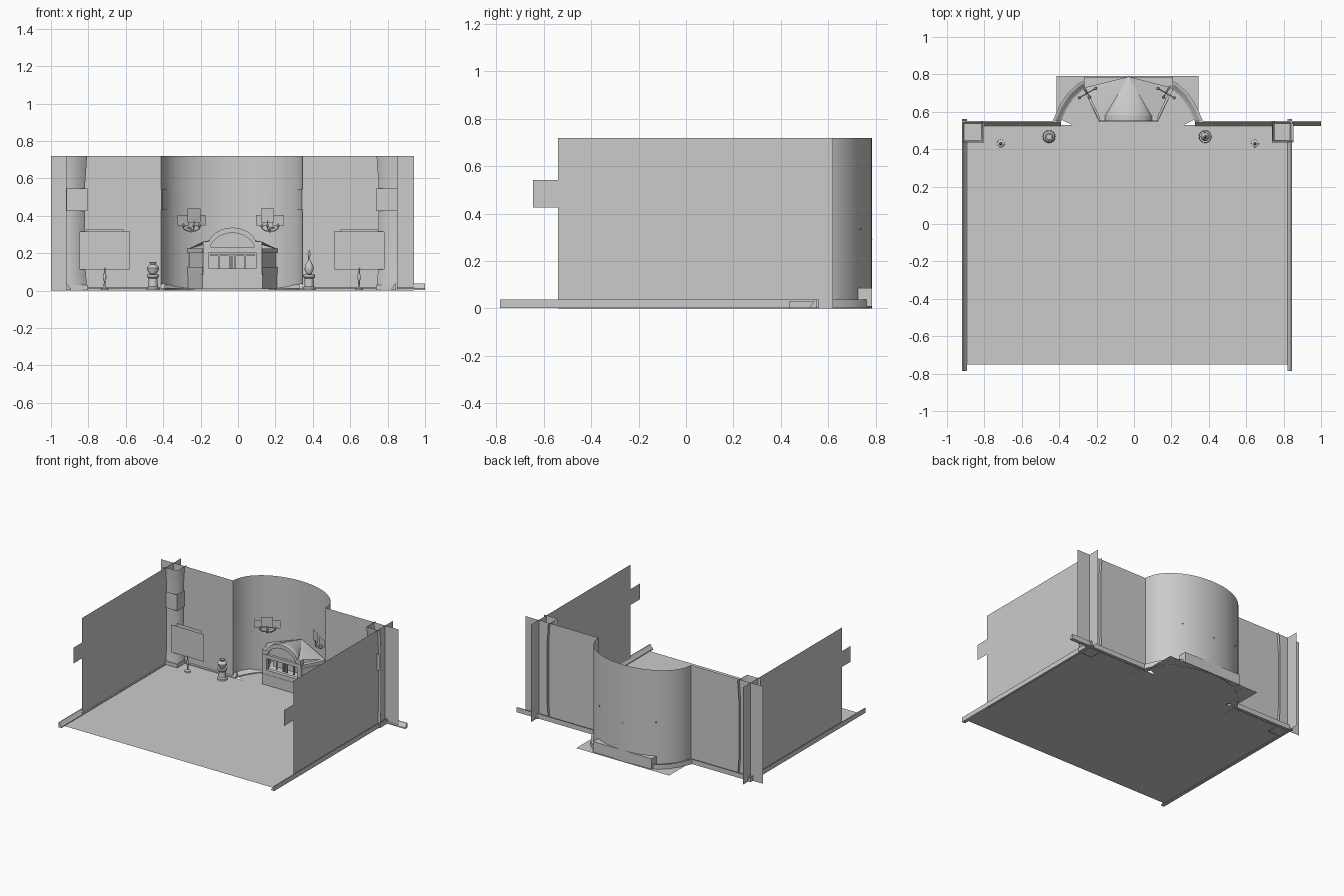
import bpy, bmesh, math
from mathutils import Vector, Matrix

if "Cube" in bpy.data.objects:
    bpy.data.objects.remove(bpy.data.objects["Cube"])

CX = -0.033  # symmetry line of the room


def mesh(name, verts, faces, smooth=None):
    me = bpy.data.meshes.new(name)
    me.from_pydata([tuple(v) for v in verts], [], faces)
    ob = bpy.data.objects.new(name, me)
    bpy.context.collection.objects.link(ob)
    if smooth:
        bpy.ops.object.select_all(action='DESELECT')
        ob.select_set(True)
        bpy.context.view_layer.objects.active = ob
        bpy.ops.object.shade_smooth_by_angle(angle=math.radians(smooth))
    return ob


def ribbon(name, path, z0, z1, smooth=None):
    """Vertical sheet standing on a plan path."""
    n = len(path)
    v = [(x, y, z0) for x, y in path] + [(x, y, z1) for x, y in path]
    return mesh(name, v, [(i, i + 1, n + i + 1, n + i) for i in range(n - 1)], smooth)


def prism(name, pts, a, b, axis='z'):
    """Closed outline extruded from a to b along z or y."""
    f = (lambda p, t: (p[0], p[1], t)) if axis == 'z' else (lambda p, t: (p[0], t, p[1]))
    n = len(pts)
    v = [f(p, a) for p in pts] + [f(p, b) for p in pts]
    faces = [(i, (i + 1) % n, n + (i + 1) % n, n + i) for i in range(n)]
    ob = mesh(name, v, faces + [tuple(range(n))[::-1], tuple(range(n, 2 * n))])
    bm = bmesh.new()
    bm.from_mesh(ob.data)
    bmesh.ops.recalc_face_normals(bm, faces=bm.faces)
    bm.to_mesh(ob.data)
    bm.free()
    return ob


def box(name, x0, x1, y0, y1, z0, z1):
    return prism(name, [(x0, y0), (x1, y0), (x1, y1), (x0, y1)], z0, z1)


def sweep(name, path, prof, smooth=40):
    """Mitred moulding: profile of (sideways offset, height) along a plan path."""
    P = [Vector(p) for p in path]
    v, m = [], len(prof)
    for i, p in enumerate(P):
        a = (p - P[i - 1]).normalized() if i else (P[1] - p).normalized()
        b = (P[i + 1] - p).normalized() if i < len(P) - 1 else a
        t = (a + b).normalized()
        k = 1 / max(0.4, t.dot(a))
        nrm = Vector((-t.y, t.x)) * k
        v += [(p.x + nrm.x * o, p.y + nrm.y * o, z) for o, z in prof]
    faces = [(i * m + j, i * m + (j + 1) % m, (i + 1) * m + (j + 1) % m, (i + 1) * m + j)
             for i in range(len(P) - 1) for j in range(m)]
    faces += [tuple(range(m)), tuple(range((len(P) - 1) * m, len(P) * m))[::-1]]
    return mesh(name, v, faces, smooth)


def lathe(name, prof, x, y, n=16):
    m = len(prof)
    v = [(x + r * math.cos(2 * math.pi * i / n), y + r * math.sin(2 * math.pi * i / n), z)
         for i in range(n) for r, z in prof]
    faces = [(i * m + j, (i + 1) % n * m + j, (i + 1) % n * m + j + 1, i * m + j + 1)
             for i in range(n) for j in range(m - 1)]
    return mesh(name, v, faces, 40)


def tube(name, pts, r):
    cu = bpy.data.curves.new(name, 'CURVE')
    cu.dimensions, cu.bevel_depth, cu.bevel_resolution = '3D', r, 1
    cu.use_fill_caps = True
    sp = cu.splines.new('POLY')
    sp.points.add(len(pts) - 1)
    for q, p in zip(sp.points, pts):
        q.co = (*p, 1)
    bpy.context.collection.objects.link(bpy.data.objects.new(name, cu))


def mx(path):
    return [(2 * CX - x, y) for x, y in path]


def arc(rx, ry, n=24):
    return [(CX - rx * math.cos(math.pi * i / n), 0.53 + ry * math.sin(math.pi * i / n))
            for i in range(n + 1)]


# floor, alcove floor plate and walls
mesh('floor', [(-.9, -.75, .004), (.82, -.75, .004), (.82, .53, .004), (-.9, .53, .004)], [(0, 1, 2, 3)])
mesh('alcove_floor', [(-.33, .53, .003), (.265, .53, .003), (.345, .57, .003), (.345, .79, .003),
                      (-.415, .79, .003), (-.415, .57, .003)], [tuple(range(6))])
ribbon('back_wall_left', [(-1, .53), (CX - .378, .53)], 0, .72)
ribbon('back_wall_right', [(CX + .378, .53), (.94, .53)], 0, .72)
ribbon('alcove_wall', arc(.378, .255), 0, .72, 60)

# baseboards
prof = [(0, .002), (.026, .002), (.026, .01), (.018, .017), (.012, .03), (.006, .037), (0, .037)]
sweep('baseboard_left', [(-.92, -.785), (-.92, .562)][::-1], prof)
sweep('baseboard_right', [(.846, -.785), (.846, .562)], prof)
sweep('baseboard_back_left', [(-.39, .55), (-.92, .55)], prof)
sweep('baseboard_back_right', [(1, .55), (.325, .55)], prof)
wide = [(o * 1.6, z) for o, z in prof]
curve = [(-.435, .55), (-.40, .63), (-.355, .70), (-.30, .75), (-.25, .775)]
sweep('alcove_baseboard_left', curve[::-1], wide)
sweep('alcove_baseboard_right', mx(curve), wide)

for s, side in ((-1, 'left'), (1, 'right')):
    X = lambda d: CX + s * d
    ribbon('side_wall_' + side, [(X(.866), -.54), (X(.866), .62)], 0, .72)
    # corner pilaster: two sheets with a flared foot and head
    zs = [(0, .01), (.06, .006), (.14, 0), (.58, 0), (.66, .006), (.72, .01)]
    v = []
    for z, e in zs:
        v += [(X(.887), .45 - e, z), (X(.784 - e), .45 - e, z), (X(.784 - e), .55, z)]
    mesh('corner_pilaster_' + side, v, [(3 * i + j, 3 * i + j + 1, 3 * i + j + 4, 3 * i + j + 3)
                                        for i in range(5) for j in range(2)], 100)
    box('pilaster_base_' + side, *sorted((X(.887), X(.77))), .437, .54, .002, .03)
    # wallpaper border
    ribbon('border_side_' + side, [(X(.862), -.645), (X(.862), .436)], .425, .542)
    ribbon('border_pilaster_' + side, [(X(.885), .436), (X(.772), .436), (X(.772), .526)], .425, .545)
    ribbon('border_back_' + side, [(X(.772), .525), (X(.376), .525)], .43, .54)

    # floor lamp: foot, stem and flat shade cards
    lx, ly = X(.68), .43
    lathe('lamp_stem_' + side, [(0, .004), (.021, .004), (.02, .012), (.006, .02), (.004, .05), (.009, .065),
                                (.009, .08), (.004, .095), (.004, .12), (0, .12)], lx, ly, 12)
    ribbon('lamp_shade_front_' + side, [(lx - .135, ly), (lx + .135, ly)], .112, .315)
    ribbon('lamp_shade_back_' + side, [(lx - .1, ly + .02), (lx + .1, ly + .02)], .112, .326)

    # pedestal and vase
    px, py = CX - .004 + s * .4175, .467
    lathe('pedestal_' + side, [(0, .003), (.034, .003), (.034, .015), (.026, .022), (.024, .065), (.032, .073),
                               (.032, .086), (0, .086)], px, py)
    if s < 0:
        vase = [(0, .086), (.018, .088), (.03, .108), (.032, .122), (.022, .136), (.013, .14), (.02, .152), (.012, .15)]
    else:
        vase = [(0, .086), (.013, .088), (.024, .112), (.023, .132), (.012, .15), (.005, .165), (.005, .185),
                (.009, .195), (.004, .21), (0, .222)]
    lathe('vase_' + side, vase, px, py)

    # three-armed wall sconce, turned to face the room centre
    c = Vector((CX - .006 + s * .21, .70, 0))
    t = Vector((.87, -s * .5, 0))
    nrm = Vector((-s * .5, -.87, 0))
    tube('sconce_mount_' + side, [c - nrm * .045 + Vector((0, 0, .335)), c + Vector((0, 0, .335)),
                                  c + Vector((0, 0, .31))], .005)
    for k, (o, f, z0, z1, w) in enumerate(((-.05, 0, .348, .405, .036), (0, .025, .365, .44, .04),
                                           (.05, 0, .348, .405, .036))):
        b = c + t * o + nrm * f
        tube(f'sconce_arm_{side}_{k}', [c + Vector((0, 0, .318)), c + t * o * .6 + nrm * f * .6 + Vector((0, 0, .32)),
                                        b + Vector((0, 0, .332)), b + Vector((0, 0, z0 + .01))], .003)
        lathe(f'sconce_cup_{side}_{k}', [(0, .335), (.009, .343), (.005, .352), (0, .352)], b.x, b.y, 8)
        ribbon(f'sconce_shade_{side}_{k}', [(b - t * w)[:2], (b + t * w)[:2]], z0, z1)

    # flared side wing of the fireplace with cornice
    FX = lambda d: -.03 + s * d
    wing = [(FX(.155), .57), (FX(.232), .72), (FX(.215), .73), (FX(.138), .58)]
    prism('fireplace_wing_' + side, wing, .086, .2)
    for nm, za, zb in (('cornice', .2, .225), ('foot', .086, .125)):
        prism(f'fireplace_wing_{nm}_{side}', [(FX(.16), .56), (FX(.24), .718), (FX(.215), .735), (FX(.135), .58)], za, zb)

ribbon('border_alcove', arc(.374, .251), .43, .54, 60)

# hearth
plan = [(-.268, .785), (-.268, .72), (-.19, .55), (.13, .55), (.209, .72), (.209, .785)]
prism('hearth', plan, .008, .086)


def arch(w, z0, h, n=12):
    return [(-.03 + w * math.cos(math.pi * i / n), z0 + h * math.sin(math.pi * i / n) ** 1.3) for i in range(n + 1)]


# fireplace front with arched gable, built around the opening
xl, xr = -.188, .128
box('fireplace_jamb_left', xl, -.155, .552, .58, .086, .23)
box('fireplace_jamb_right', .095, xr, .552, .58, .086, .23)
box('fireplace_sill', -.155, .095, .552, .58, .086, .118)
box('fireplace_lintel', -.155, .095, .552, .58, .204, .23)
outer = [(xr, .23), (xr, .262)] + arch(.125, .262, .075) + [(xl, .262), (xl, .23)]
inner = arch(.118, .232, .077)
prism('gable_panel', inner, .568, .58, 'y')
# gable moulding: outer outline joined to inner arch as a solid frame
frame = outer + inner[::-1]
prism('gable_frame', frame, .550, .58, 'y')
box('mantel_ledge', xl, xr, .546, .56, .222, .234)

# firebox and grate bars
box('firebox_back', -.155, .095, .63, .64, .118, .204)
for i, x in enumerate((-.10, -.045, -.03, -.015, .04)):
    box(f'grate_bar_{i}', x - .004, x + .004, .59, .6, .118, .19)
box('grate_rail', -.15, .09, .588, .602, .185, .193)

# hood: roof facets from the gable back to the rear apex
edge = [(xr, .262)] + arch(.125, .262, .075) + [(xl, .262)]
v = [(x, .575, z) for x, z in edge] + [(-.03, .788, .29), (.2, .73, .225), (-.26, .73, .225)]
n = len(edge)
mesh('hood_roof', v, [(i, i + 1, n) for i in range(n - 1)] + [(0, n, n + 1), (n - 1, n + 2, n)], 30)
